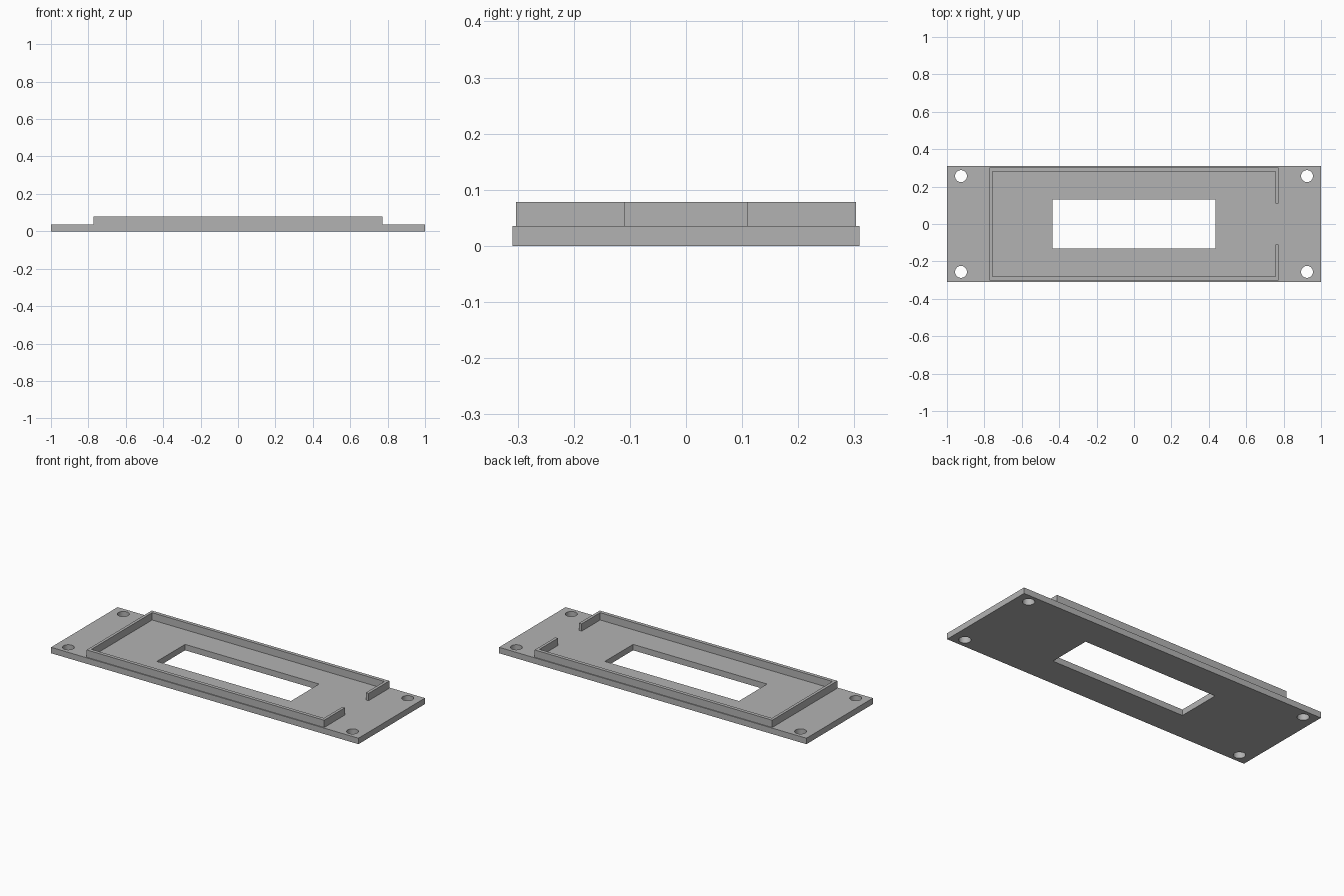
import bpy
import bmesh
import math

cube = bpy.data.objects.get("Cube")
if cube:
    bpy.data.objects.remove(cube, do_unlink=True)

PLATE_TOP = 0.035
RIM_TOP = 0.078

grey = bpy.data.materials.new("plain_grey")
grey.use_nodes = True
colour = (0.45, 0.45, 0.45, 1)
grey.diffuse_color = colour
grey.node_tree.nodes["Principled BSDF"].inputs["Base Color"].default_value = colour


def prism(name, outline, bottom, top):
    """Extrude a flat counter-clockwise outline upwards into a solid."""
    bm = bmesh.new()
    face = bm.faces.new([bm.verts.new((x, y, bottom)) for x, y in outline])
    moved = bmesh.ops.extrude_face_region(bm, geom=[face], use_keep_orig=True)["geom"]
    for v in moved:
        if isinstance(v, bmesh.types.BMVert):
            v.co.z = top
    bmesh.ops.recalc_face_normals(bm, faces=bm.faces)
    mesh = bpy.data.meshes.new(name)
    bm.to_mesh(mesh)
    bm.free()
    mesh.materials.append(grey)
    obj = bpy.data.objects.new(name, mesh)
    bpy.context.collection.objects.link(obj)
    return obj


def rectangle(x, y):
    return [(-x, -y), (x, -y), (x, y), (-x, y)]


def circle(cx, cy, radius, sides=32):
    angles = [math.tau * i / sides for i in range(sides)]
    return [(cx + radius * math.cos(a), cy + radius * math.sin(a)) for a in angles]


# Base plate
plate = prism("base_plate", rectangle(1, 0.309), 0, PLATE_TOP)

# Cutters for the window and the four corner screw holes
cutters = [prism("window_cutter", rectangle(0.436, 0.131), -0.1, 0.2)]
for sx in (-1, 1):
    for sy in (-1, 1):
        outline = circle(sx * 0.925, sy * 0.256, 0.032)
        cutters.append(prism("screw_hole_cutter", outline, -0.1, 0.2))

bpy.context.view_layer.objects.active = plate
for cutter in cutters:
    cutter.hide_render = True
    cut = plate.modifiers.new("cut", "BOOLEAN")
    cut.operation = "DIFFERENCE"
    cut.solver = "EXACT"
    cut.object = cutter
    bpy.ops.object.modifier_apply(modifier=cut.name)
    bpy.data.objects.remove(cutter, do_unlink=True)

# Raised rim, open in the middle of its +x side
ox, oy = 0.773, 0.303
ix, iy = 0.756, 0.282
gap = 0.11
upper = [(ox, gap), (ox, oy), (-ox, oy)]
inner = [(-ix, iy), (ix, iy), (ix, gap)]
mirror = lambda points: [(x, -y) for x, y in reversed(points)]
rim = prism("raised_rim", upper + mirror(upper) + mirror(inner) + inner,
            PLATE_TOP, RIM_TOP)

# Smooth hole walls, sharp edges elsewhere
bpy.ops.object.select_all(action="DESELECT")
plate.select_set(True)
bpy.ops.object.shade_smooth_by_angle(angle=math.radians(30))
